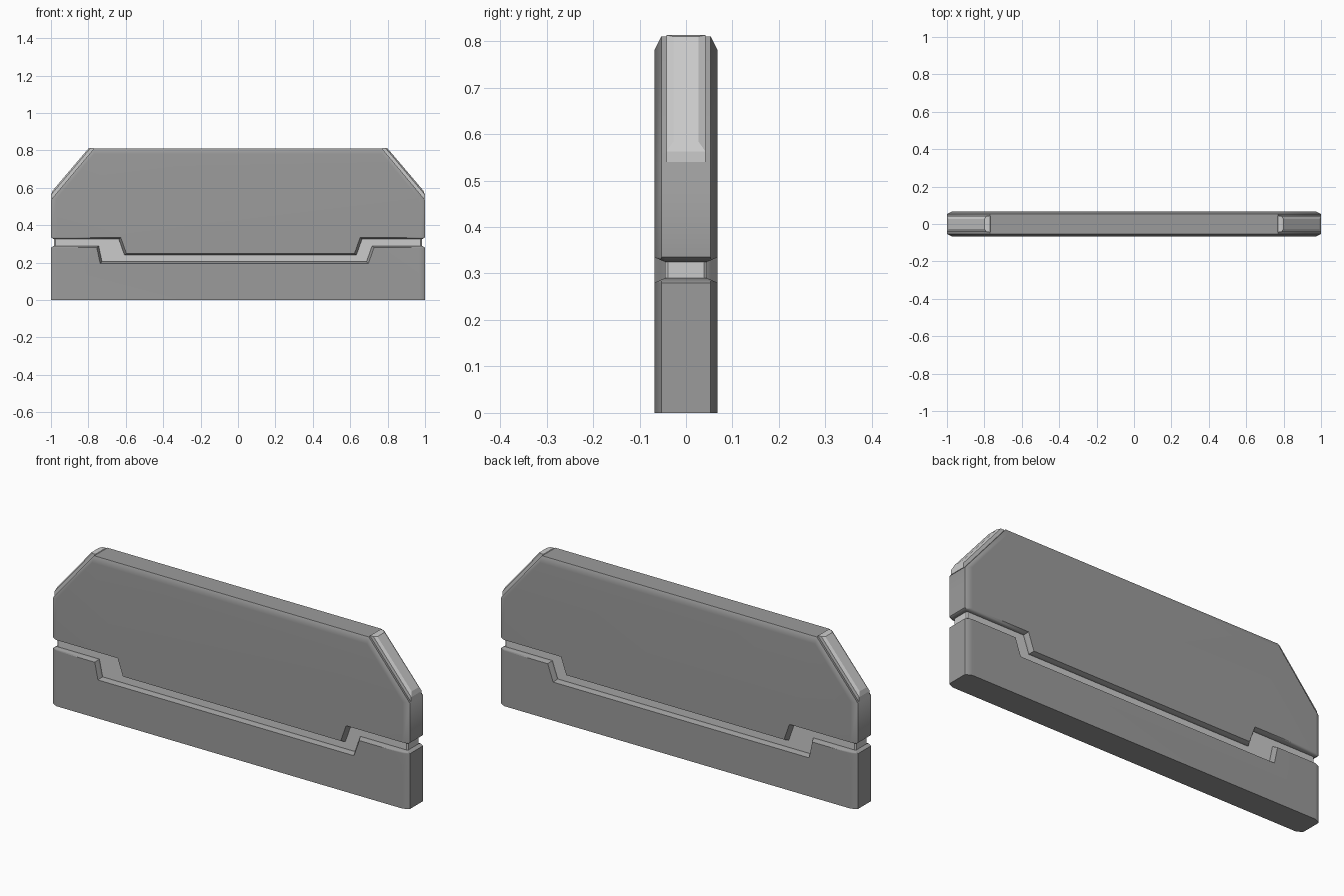
import bpy, bmesh, math

if "Cube" in bpy.data.objects:
    bpy.data.objects.remove(bpy.data.objects["Cube"])

dark = bpy.data.materials.new("dark_grey")
dark.diffuse_color = (0.33, 0.33, 0.33, 1)
dark.use_nodes = True
dark.node_tree.nodes["Principled BSDF"].inputs["Base Color"].default_value = dark.diffuse_color


def loft(name, rings, angle):
    """Skin closed rings of 3D points and cap both ends."""
    bm = bmesh.new()
    vs = [[bm.verts.new(p) for p in r] for r in rings]
    n = len(vs[0])
    for a, b in zip(vs, vs[1:]):
        for i in range(n):
            j = (i + 1) % n
            bm.faces.new((a[i], a[j], b[j], b[i]))
    bm.faces.new(vs[0])
    bm.faces.new(vs[-1][::-1])
    bmesh.ops.remove_doubles(bm, verts=bm.verts, dist=1e-5)
    bmesh.ops.recalc_face_normals(bm, faces=bm.faces)
    me = bpy.data.meshes.new(name)
    bm.to_mesh(me)
    bm.free()
    ob = bpy.data.objects.new(name, me)
    bpy.context.collection.objects.link(ob)
    bpy.ops.object.select_all(action='DESELECT')
    ob.select_set(True)
    bpy.context.view_layer.objects.active = ob
    bpy.ops.object.shade_smooth_by_angle(angle=math.radians(angle))
    return ob


def slab(name, profile):
    """Panel half: chamfered face, full outline, sloped groove lip, mirrored in y."""
    # (y, groove slope amount, side chamfer amount)
    steps = [(-0.068, 0, 1), (-0.053, 0.68, 0), (-0.045, 1, 0)]
    steps += [(-y, t, c) for y, t, c in reversed(steps)]
    ob = loft(name, [[(x, y, z) for x, z in profile(t, c)] for y, t, c in steps], 42)
    ob.data.materials.append(dark)
    # keep the big faces flat and let only the chamfers shade softly
    ob.modifiers.new("face_weighting", 'WEIGHTED_NORMAL').keep_sharp = True


def lower(t, c):
    s, k, d = 1 - 0.03 * c, 0.015 * t, 0.01 * t
    return [(-s, 0), (-s, 0.28), (-s + k, 0.28 + d),
            (-0.755 + d, 0.28 + d), (-0.737 + d, 0.195 + d),
            (0.697 - d, 0.195 + d), (0.727 - d, 0.28 + d),
            (s - k, 0.28 + d), (s, 0.28), (s, 0)]


def upper(t, c):
    s, k, d = 1 - 0.03 * c, 0.015 * t, 0.01 * t
    return [(-s, 0.335), (-s + k, 0.335 - d),
            (-0.627 - d, 0.335 - d), (-0.597 - d, 0.25 - d),
            (0.623 + d, 0.25 - d), (0.653 + d, 0.335 - d),
            (s - k, 0.335 - d), (s, 0.335),
            (s, 0.536 + 0.005 * c), (0.77, 0.81 - 0.03 * c),
            (-0.77, 0.81 - 0.03 * c), (-s, 0.536 + 0.005 * c)]


# Outer armoured halves
slab("lower_panel", lower)
slab("upper_panel", upper)

# Inner core seen through the groove
plan = [(-0.983, -0.039), (-0.977, -0.045), (0.977, -0.045), (0.983, -0.039),
        (0.983, 0.039), (0.977, 0.045), (-0.977, 0.045), (-0.983, 0.039)]
loft("inner_core", [[(x, y, z) for x, y in plan] for z in (0.15, 0.42)], 30)

# Raised trim strips on the two sloping corners
for side, label in ((-1, "left"), (1, "right")):
    # lower end, upper end, half width of each layer
    layers = [((0.98, 0.54), (0.76, 0.80), 0.042),
              ((1.0, 0.54), (0.77, 0.813), 0.042),
              ((1.0, 0.562), (0.788, 0.813), 0.042),
              ((0.992, 0.584), (0.80, 0.81), 0.027)]
    loft(label + "_corner_trim",
         [[(side * a[0], -w, a[1]), (side * a[0], w, a[1]),
           (side * b[0], w, b[1]), (side * b[0], -w, b[1])] for a, b, w in layers], 10)
